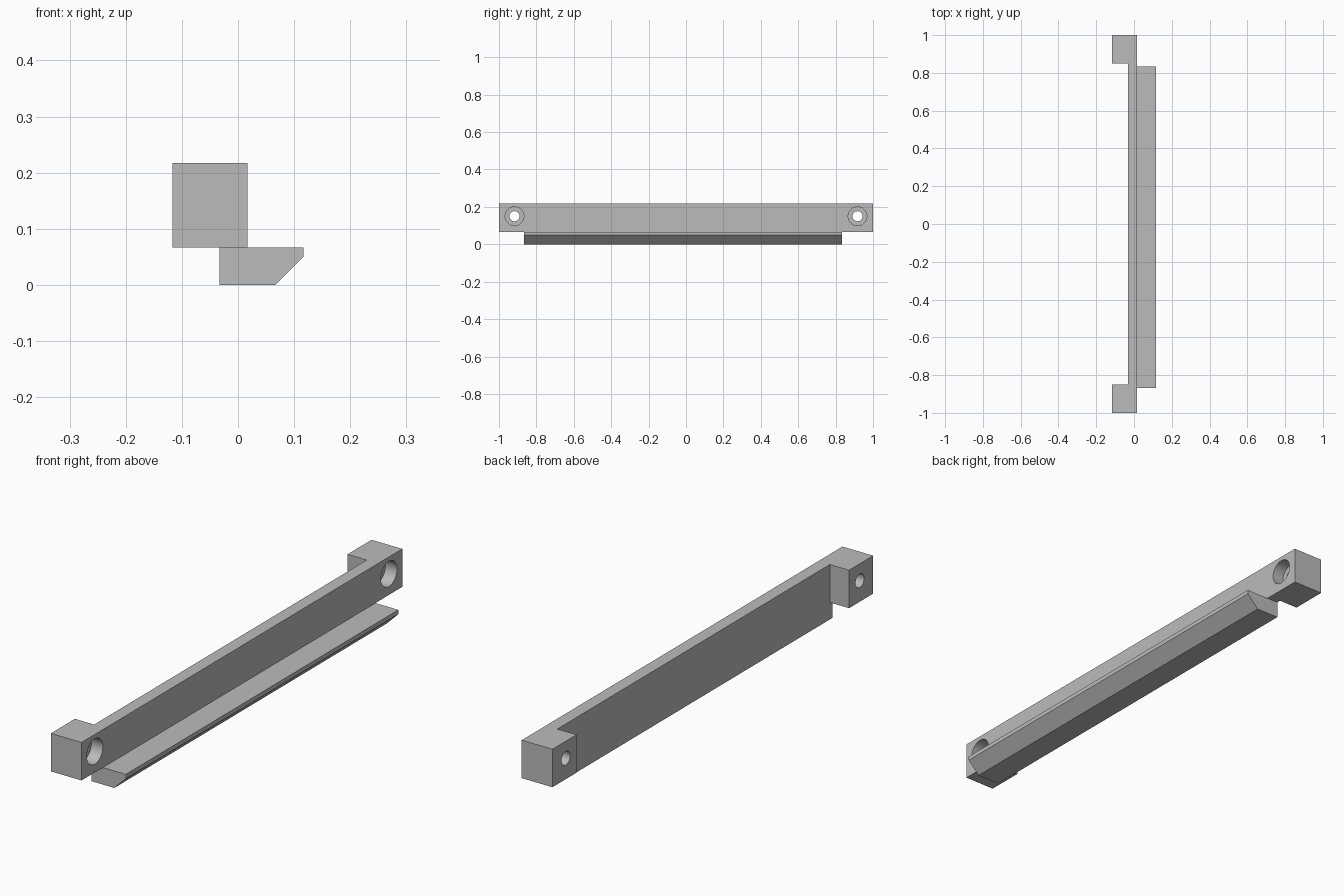
import bpy, bmesh, math
from mathutils import Vector

if "Cube" in bpy.data.objects:
    bpy.data.objects.remove(bpy.data.objects["Cube"])

grey = bpy.data.materials.new("plain grey")
grey.diffuse_color = (0.5, 0.5, 0.5, 1)
grey.use_nodes = True
grey.node_tree.nodes["Principled BSDF"].inputs["Base Color"].default_value = grey.diffuse_color


def prism(name, outline, offset):
    """Extrude a flat outline of 3D points along an offset."""
    bm = bmesh.new()
    face = bm.faces.new([bm.verts.new(p) for p in outline])
    ext = bmesh.ops.extrude_face_region(bm, geom=[face])
    bmesh.ops.translate(bm, vec=Vector(offset),
                        verts=[g for g in ext["geom"] if isinstance(g, bmesh.types.BMVert)])
    bmesh.ops.recalc_face_normals(bm, faces=bm.faces[:])
    mesh = bpy.data.meshes.new(name)
    bm.to_mesh(mesh)
    bm.free()
    obj = bpy.data.objects.new(name, mesh)
    bpy.context.collection.objects.link(obj)
    mesh.materials.append(grey)
    return obj


def drill(name, y, radius, x0, x1):
    """Round cutter along x."""
    ring = [(x0, y + radius * math.cos(a), 0.15 + radius * math.sin(a))
            for a in (math.tau * i / 48 for i in range(48))]
    return prism(name, ring, (x1 - x0, 0, 0))


def combine(target, other, operation):
    mod = target.modifiers.new(other.name, 'BOOLEAN')
    mod.operation = operation
    mod.solver = 'EXACT'
    mod.object = other
    bpy.context.view_layer.objects.active = target
    bpy.ops.object.modifier_apply(modifier=mod.name)
    bpy.data.objects.remove(other)


# Upright bar with a mounting block at each end, extruded upward
plan = [(0.017, -1), (0.017, 1), (-0.117, 1), (-0.117, 0.85),
        (-0.033, 0.85), (-0.033, -0.85), (-0.117, -0.85), (-0.117, -1)]
bar = prism("mounting_bar", [(x, y, 0.067) for x, y in plan], (0, 0, 0.15))

# Bevelled lower ledge, fused under the bar
section = [(-0.033, 0), (0.067, 0), (0.117, 0.05), (0.117, 0.067), (-0.033, 0.067)]
ledge = prism("ledge", [(x, -0.867, z) for x, z in section], (0, 1.7, 0))
combine(bar, ledge, 'UNION')

# Counterbored screw holes through both blocks
for side in (-1, 1):
    y = side * 0.917
    combine(bar, drill("screw_hole", y, 0.027, -0.2, 0.1), 'DIFFERENCE')
    combine(bar, drill("counterbore", y, 0.05, -0.033, 0.1), 'DIFFERENCE')

# Smooth hole walls, crisp edges elsewhere
bpy.ops.object.select_all(action='DESELECT')
bar.select_set(True)
bpy.context.view_layer.objects.active = bar
bpy.ops.object.shade_smooth_by_angle(angle=math.radians(30))
